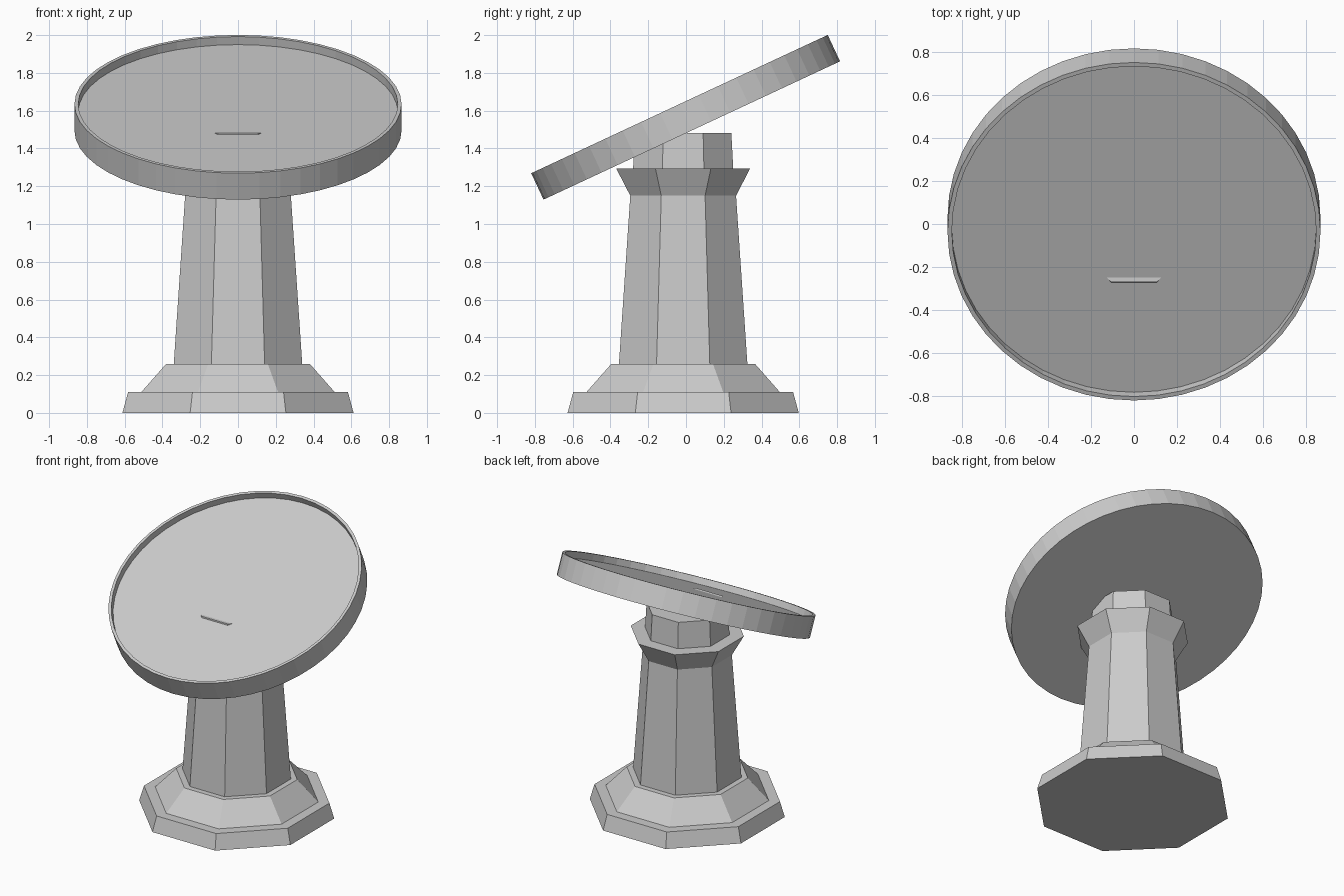
import bpy
import bmesh
from math import cos, pi, radians
from mathutils import Matrix

cube = bpy.data.objects.get("Cube")
if cube:
    bpy.data.objects.remove(cube, do_unlink=True)

# One plain stone grey
stone = bpy.data.materials.new("stone grey")
stone.use_nodes = True
colour = (0.6, 0.6, 0.6, 1)
stone.diffuse_color = colour
stone.node_tree.nodes["Principled BSDF"].inputs["Base Color"].default_value = colour


def lathe(name, profile, sides, turn, matrix):
    """Stack rings of (radius, height) into a closed solid with flat sides."""
    bm = bmesh.new()
    rings = []
    for radius, height in profile:
        ring = [bm.verts.new(Matrix.Rotation(turn + 2 * pi * i / sides, 3, "Z")
                             @ Matrix.Identity(3).col[0] * radius) for i in range(sides)]
        for v in ring:
            v.co.z = height
        rings.append(ring)
    for low, high in zip(rings, rings[1:]):
        for i in range(sides):
            j = (i + 1) % sides
            bm.faces.new((low[i], low[j], high[j], high[i]))
    bm.faces.new(rings[0][::-1])
    bm.faces.new(rings[-1])
    bmesh.ops.recalc_face_normals(bm, faces=bm.faces)
    mesh = bpy.data.meshes.new(name)
    bm.to_mesh(mesh)
    bm.free()
    mesh.materials.append(stone)
    obj = bpy.data.objects.new(name, mesh)
    obj.matrix_world = matrix
    bpy.context.collection.objects.link(obj)
    return obj


def octagon(name, profile):
    """Octagonal part given by the distance from its axis to its flats."""
    corner = 1 / cos(pi / 8)
    return lathe(name, [(r * corner, z) for r, z in profile], 8, pi / 8,
                 Matrix.Translation((0, -0.015, 0)))


# Pedestal: stepped foot, tapering column, flared collar and neck
octagon("foot", [(0.612, 0), (0.582, 0.11), (0.512, 0.11), (0.38, 0.26)])
octagon("column", [(0.34, 0.26), (0.28, 1.15)])
octagon("collar", [(0.28, 1.15), (0.355, 1.295)])
octagon("neck", [(0.265, 1.295), (0.255, 1.483)])

# Basin: shallow round dish, tilted down towards the front
tilt = Matrix.Translation((0, -0.002, 1.565)) @ Matrix.Rotation(radians(25), 4, "X")
lathe("basin", [(0.866, -0.077), (0.866, 0.077), (0.846, 0.077), (0.846, 0.03)],
      48, 0, tilt)
